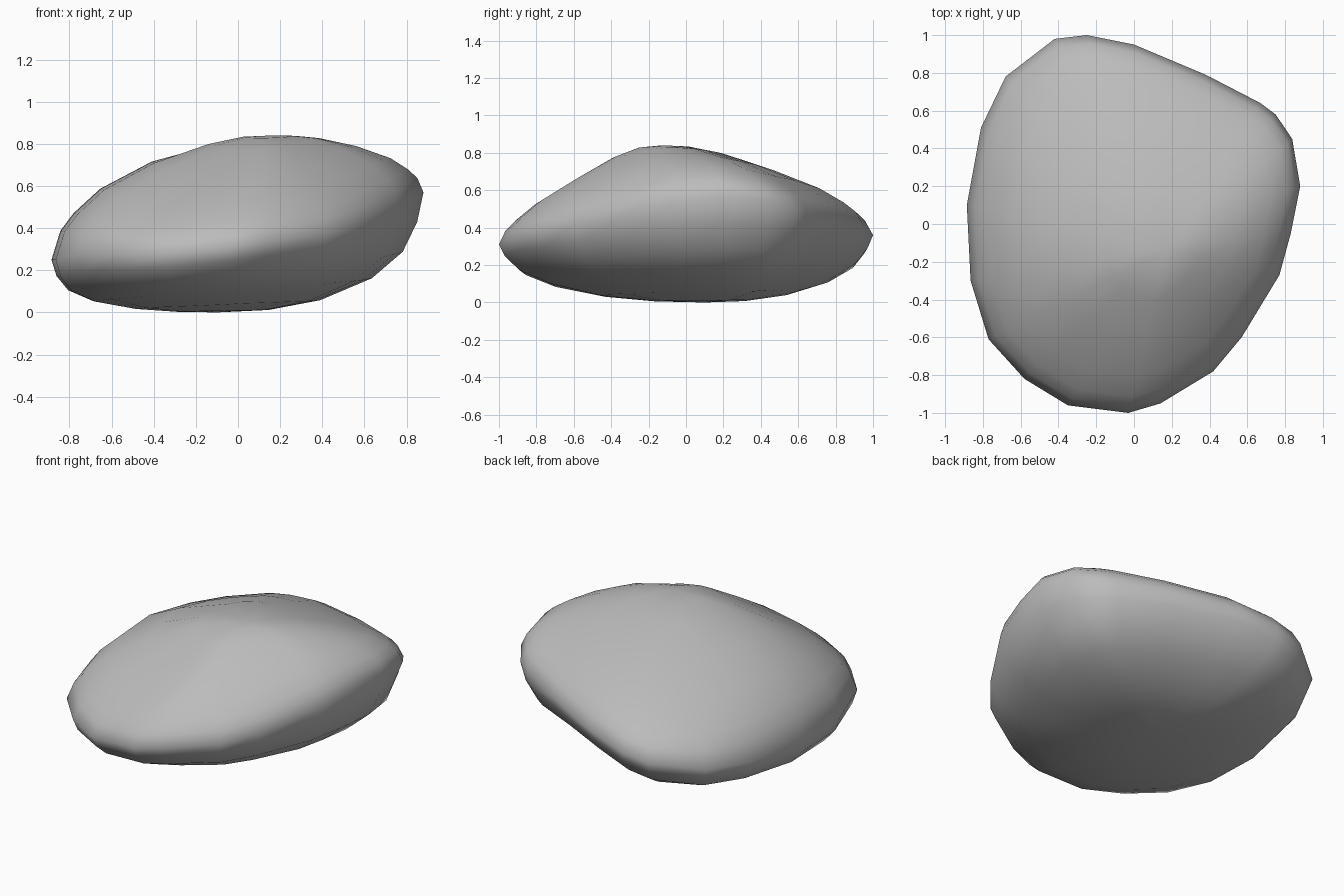
import bpy, bmesh, math
from mathutils import Vector

cube = bpy.data.objects.get("Cube")
if cube:
    bpy.data.objects.remove(cube, do_unlink=True)

stone = bpy.data.materials.new("stone grey")
stone.use_nodes = True
colour = (0.5, 0.5, 0.5, 1)
stone.diffuse_color = colour
stone.node_tree.nodes["Principled BSDF"].inputs["Base Color"].default_value = colour

# Widest rim of the boulder, clockwise from the back
rim = [Vector(p) for p in (
    (-.25, 1, .36), (0, .95, .41), (.38, .79, .46), (.67, .64, .49), (.75, .58, .5),
    (.84, .45, .54), (.88, .2, .57), (.83, -.05, .54), (.77, -.27, .5), (.57, -.6, .41),
    (.42, -.78, .37), (.14, -.95, .34), (-.03, -1, .31), (-.35, -.96, .28),
    (-.58, -.82, .28), (-.77, -.61, .28), (-.865, -.3, .25), (-.885, .1, .25),
    (-.81, .51, .26), (-.68, .78, .28), (-.42, .98, .33))]
crown, base = Vector((.17, -.13, .84)), Vector((-.1, .1, 0))
# Ring size and share of the climb towards the pole
upper = ((.96, .16), (.9, .27), (.78, .44), (.55, .67), (.3, .89), (.14, .98))
lower = ((.97, .25), (.9, .5), (.75, .72), (.5, .9), (.25, .98))
# Heading in degrees and strength of each swelling or hollow flank
upper_flanks = ((180, .6), (5, .65), (60, .3), (230, -.25))
lower_flanks = ((200, .4), (72, -.6), (-65, -.3))

bm = bmesh.new()
rim_verts = [bm.verts.new(p) for p in rim]


def bridge(a, b):
    for i in range(len(a)):
        j = (i + 1) % len(a)
        bm.faces.new((a[i], a[j], b[j], b[i]))


def swell(heading, flanks):
    return sum(amount * max(0, math.cos(heading - math.radians(angle))) ** 4
               for angle, amount in flanks)


def dome(pole, profile, flanks):
    """Loft shrinking rings from the rim to a pole."""
    previous = rim_verts
    for size, climb in profile:
        ring = []
        for p in rim:
            out = p - pole
            bulge = swell(math.atan2(out.y, out.x), flanks)
            share = climb + bulge * climb * (1 - climb)
            q = pole.lerp(p, size)
            q.z = p.z + (pole.z - p.z) * share
            ring.append(bm.verts.new(q))
        bridge(previous, ring)
        previous = ring
    tip = bm.verts.new(pole)
    for i in range(len(previous)):
        bm.faces.new((previous[i], previous[(i + 1) % len(previous)], tip))


def dent(centre, radius, push):
    for v in bm.verts:
        d = (v.co - Vector(centre)).length
        if d < radius:
            v.co += Vector(push) * (1 - d / radius)


dome(crown, upper, upper_flanks)
dome(base, lower, lower_flanks)

# Small dents near the crown and on the left flank
dent((-.1, -.07, .79), .14, (0, 0, -.03))
dent((.82, .36, .42), .16, (-.04, -.01, 0))

bmesh.ops.recalc_face_normals(bm, faces=bm.faces)
mesh = bpy.data.meshes.new("boulder")
bm.to_mesh(mesh)
bm.free()
mesh.materials.append(stone)
boulder = bpy.data.objects.new("boulder", mesh)
bpy.context.collection.objects.link(boulder)
mesh.shade_smooth()
